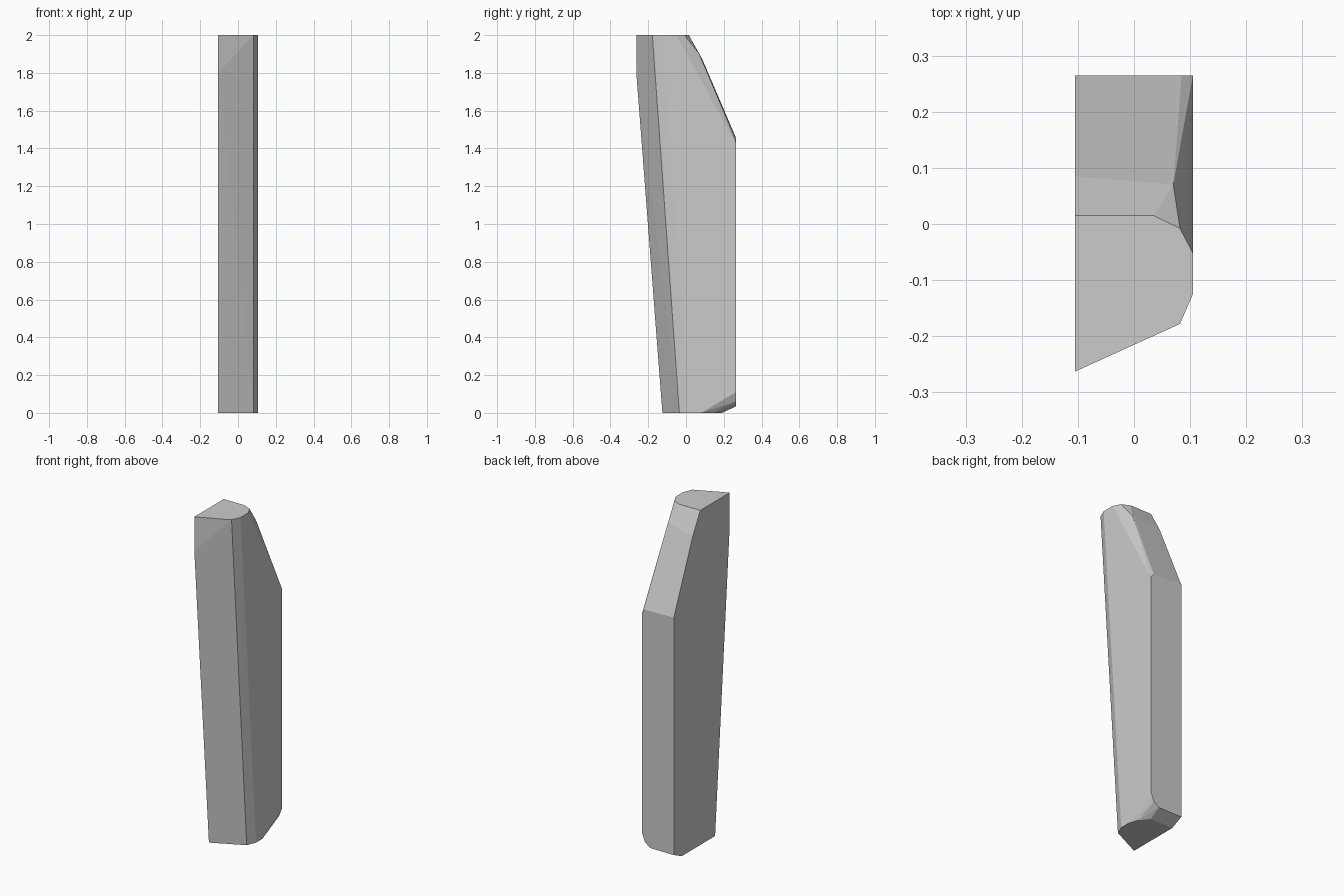
import bpy, bmesh, math

if "Cube" in bpy.data.objects:
    bpy.data.objects.remove(bpy.data.objects["Cube"])

L, C, R = -0.105, 0.082, 0.105   # left side, chamfer line, right side (x)

# Outlines of the faceted slab, from top to bottom
top_outline = [(L, -0.263, 2), (C, -0.178, 2), (R, -0.125, 2), (R, -0.052, 2),
               (C, -0.008, 2), (0.035, 0.015, 2), (L, 0.015, 2)]
upper_slope = [(L, -0.263, 1.8), (L, 0.085, 1.875), (0.07, 0.07, 1.9)]
back_face = [(L, 0.265, 1.455), (0.085, 0.265, 1.45), (R, 0.265, 1.425),
             (R, 0.265, 0.11), (0.085, 0.265, 0.06), (0.05, 0.265, 0.035),
             (L, 0.265, 0.035)]
base_outline = [(L, -0.125, 0), (C, -0.035, 0), (R, 0.02, 0), (R, 0.08, 0),
                (0.085, 0.14, 0), (0.045, 0.19, 0), (L, 0.19, 0)]

# Wrap the outlines into a flat-faced solid
bm = bmesh.new()
for p in top_outline + upper_slope + back_face + base_outline:
    bm.verts.new(p)
bmesh.ops.convex_hull(bm, input=bm.verts)
bmesh.ops.delete(bm, geom=[v for v in bm.verts if not v.link_faces], context='VERTS')
bmesh.ops.dissolve_limit(bm, angle_limit=math.radians(0.5), verts=bm.verts, edges=bm.edges)
bmesh.ops.recalc_face_normals(bm, faces=bm.faces)

mesh = bpy.data.meshes.new("faceted_slab")
bm.to_mesh(mesh)
bm.free()
slab = bpy.data.objects.new("faceted_slab", mesh)
bpy.context.collection.objects.link(slab)
